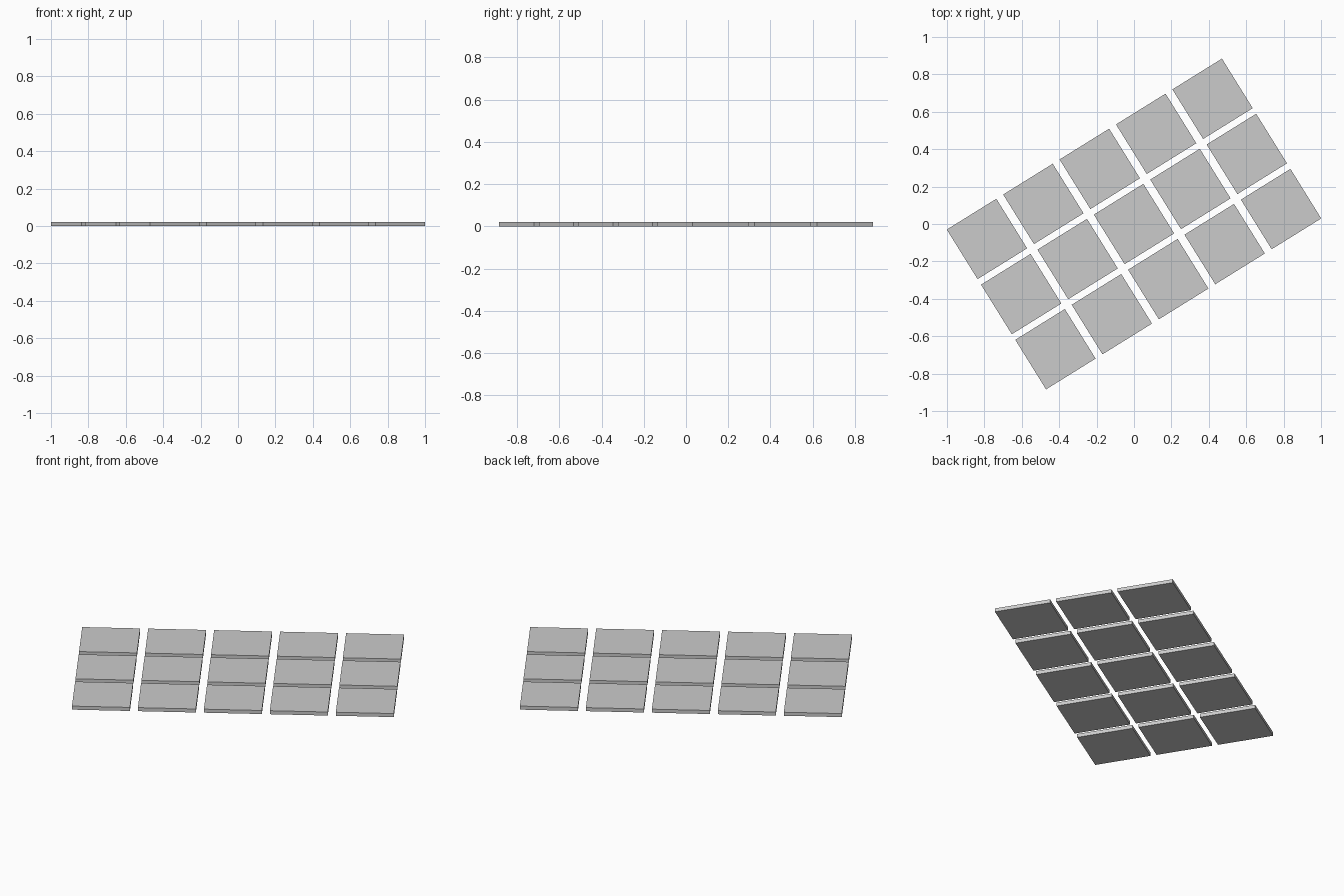
import bpy, math
from mathutils import Matrix, Vector

if "Cube" in bpy.data.objects:
    bpy.data.objects.remove(bpy.data.objects["Cube"])

TILE, THICK = 0.312, 0.021
PITCH_X, PITCH_Y = 0.355, 0.347
COLS, ROWS = 5, 3
turn = Matrix.Rotation(math.radians(31.85), 4, 'Z')

# One shared slab mesh for every paving tile
bpy.ops.mesh.primitive_cube_add(size=1)
first = bpy.context.object
mesh = first.data
mesh.name = "paving_tile"
mesh.transform(Matrix.Diagonal((TILE, TILE, THICK, 1)))
bpy.data.objects.remove(first)

# Grid of tiles, turned as a whole about z
for r in range(ROWS):
    for c in range(COLS):
        tile = bpy.data.objects.new(f"paving_tile_{r + 1}_{c + 1}", mesh)
        bpy.context.collection.objects.link(tile)
        pos = Vector(((c - (COLS - 1) / 2) * PITCH_X,
                      (r - (ROWS - 1) / 2) * PITCH_Y, THICK / 2))
        tile.matrix_world = turn @ Matrix.Translation(pos)
